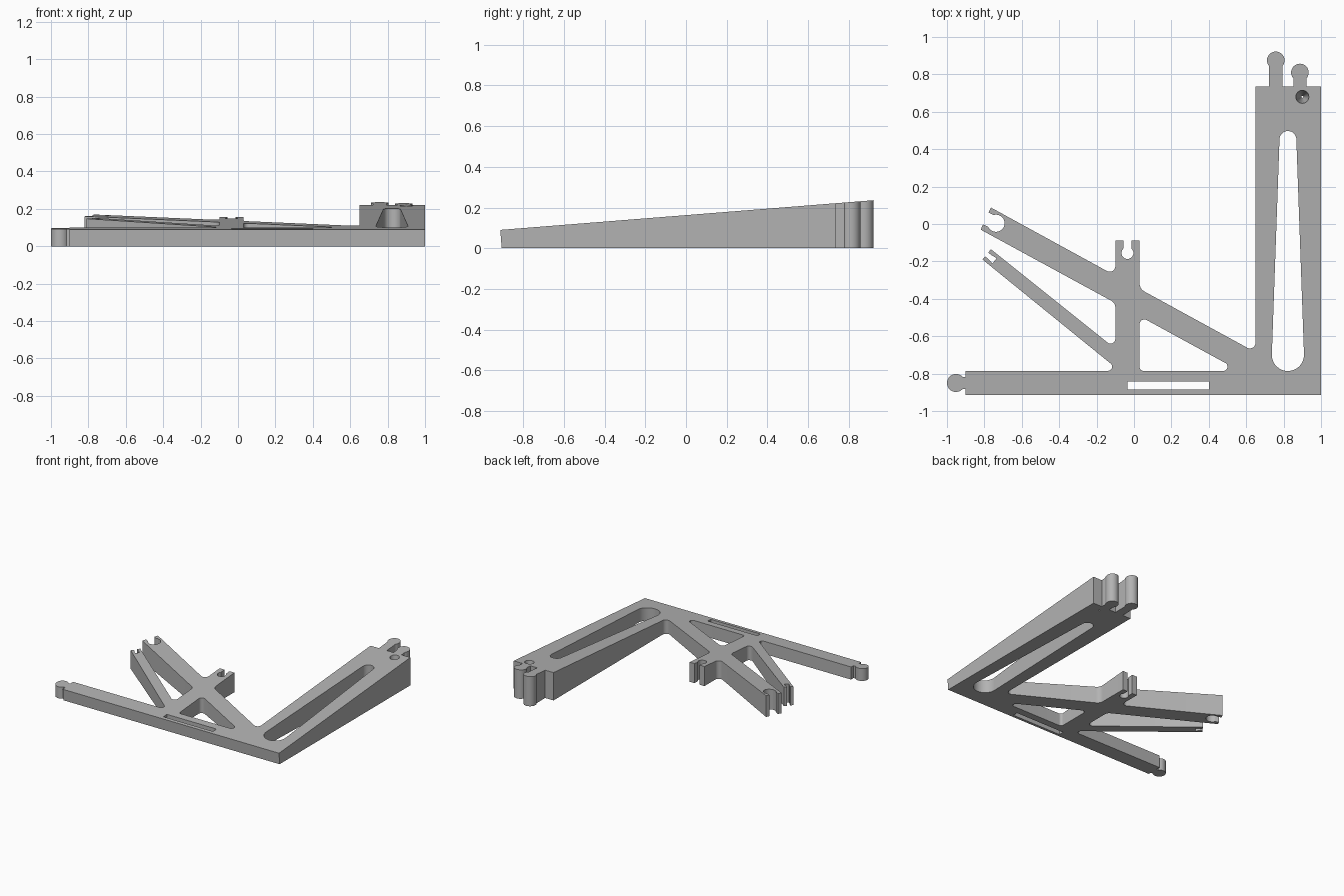
import bpy, bmesh
from math import sin, cos, pi, asin, radians
from mathutils import Vector

cube = bpy.data.objects.get("Cube")
if cube:
    bpy.data.objects.remove(cube, do_unlink=True)

FRONT, SLOPE, FRONT_Z = -0.913, 0.0795, 0.09


def top_height(y):
    return FRONT_Z + SLOPE * (y - FRONT)


def lobe(cx, cy, r, neck, base, angle, side=1, steps=24):
    """Round head on a neck: side 1 sticks out as a knob, side -1 cuts in as a clip."""
    u = Vector((cos(radians(angle)), sin(radians(angle))))
    v = Vector((-u.y, u.x)) * side
    reach = pi - asin(neck / r)
    local = [(-base, -neck)]
    for i in range(steps + 1):
        a = reach * (2 * i / steps - 1)
        local.append((r * cos(a), r * sin(a)))
    local.append((-base, neck))
    return [(cx + u.x * a + v.x * b, cy + u.y * a + v.y * b) for a, b in local]


def fillet(corners, steps=8):
    """Round every corner that carries a radius as third value."""
    pts = [Vector(c[:2]) for c in corners]
    out = []
    for i, c in enumerate(corners):
        p = pts[i]
        if len(c) < 3:
            out.append(p)
            continue
        r = c[2]
        d1 = (pts[i - 1] - p).normalized()
        d2 = (pts[(i + 1) % len(pts)] - p).normalized()
        half = d1.angle(d2) / 2
        centre = p + (d1 + d2).normalized() * r / sin(half)
        cut = r * cos(half) / sin(half)
        a, b = p + d1 * cut - centre, p + d2 * cut - centre
        for k in range(steps + 1):
            out.append(centre + a.lerp(b, k / steps).normalized() * r)
    return out


def circle_arc(cx, cy, r, start, end, steps=24):
    angles = [radians(start + (end - start) * i / steps) for i in range(steps + 1)]
    return [Vector((cx + r * cos(a), cy + r * sin(a))) for a in angles]


# Outer outline: bar, upright block, diagonal strut, post and thin strut
outline = [(-0.901, FRONT), (1, FRONT), (1, 0.735)]
outline += lobe(0.887, 0.81, 0.047, 0.035, 0.075, 90)           # short back knob
outline += lobe(0.758, 0.875, 0.047, 0.035, 0.14, 90)           # long back knob
outline += [(0.65, 0.735), (0.65, -0.686, 0.03), (0.03, -0.347, 0.05), (0.03, -0.088)]
outline += lobe(-0.035, -0.155, 0.032, 0.022, 0.067, -90, -1)   # post clip
outline += [(-0.10, -0.088), (-0.10, -0.276, 0.03), (-0.765, 0.088)]
outline += lobe(-0.738, 0.004, 0.046, 0.035, 0.06, -25, -1)     # diagonal strut clip
outline += [(-0.82, -0.03), (-0.10, -0.422, 0.04), (-0.10, -0.667, 0.025), (-0.765, -0.135)]
outline += lobe(-0.758, -0.187, 0.024, 0.013, 0.038, -39, -1, 3)  # thin strut notch
outline += [(-0.81, -0.19), (-0.077, -0.785, 0.022), (-0.901, -0.785)]
outline += lobe(-0.952, -0.85, 0.048, 0.032, 0.051, 180)        # side knob

# Openings through the frame
triangle = [(0.03, -0.493, 0.025), (0.03, -0.785, 0.02), (0.565, -0.785, 0.022)]
bar_slot = [(-0.035, -0.885), (0.40, -0.885), (0.40, -0.843), (-0.035, -0.843)]
long_slot = circle_arc(0.823, 0.452, 0.045, 2, 178) + circle_arc(0.823, -0.70, 0.086, 178, 362)
pin = Vector((0.90, 0.68))
pin_hole = circle_arc(pin.x, pin.y, 0.035, 0, 345, 23)

loops = [fillet(outline), fillet(triangle), fillet(bar_slot), long_slot, pin_hole]

# Raise all loops into a wedge with a sloping top
bm = bmesh.new()
caps = ([], [])
for loop in loops:
    tops, bottoms = [], []
    for p in loop:
        tops.append(bm.verts.new((p.x, p.y, top_height(p.y))))
        q = p.copy()
        if loop is pin_hole:               # conical hole, nearly closed below
            q = pin + (p - pin) * 0.15
        elif p.y < FRONT + 0.001:          # front face leans slightly
            q.y += 0.007
        bottoms.append(bm.verts.new((q.x, q.y, 0)))
    n = len(loop)
    for i in range(n):
        j = (i + 1) % n
        bm.faces.new((bottoms[i], bottoms[j], tops[j], tops[i]))
        caps[0].append(bm.edges.get((tops[i], tops[j])))
        caps[1].append(bm.edges.get((bottoms[i], bottoms[j])))
for edges, z in zip(caps, (1, -1)):
    bmesh.ops.triangle_fill(bm, edges=edges, use_beauty=True, normal=(0, 0, z))
bmesh.ops.recalc_face_normals(bm, faces=bm.faces)
mesh = bpy.data.meshes.new("wedge_frame")
bm.to_mesh(mesh)
bm.free()

frame = bpy.data.objects.new("wedge_frame", mesh)
bpy.context.collection.objects.link(frame)

grey = bpy.data.materials.new("plain grey")
grey.use_nodes = True
colour = (0.45, 0.45, 0.45, 1)
grey.diffuse_color = colour
grey.node_tree.nodes["Principled BSDF"].inputs["Base Color"].default_value = colour
mesh.materials.append(grey)

bpy.ops.object.select_all(action="DESELECT")
frame.select_set(True)
bpy.context.view_layer.objects.active = frame
bpy.ops.object.shade_smooth_by_angle(angle=radians(30))
